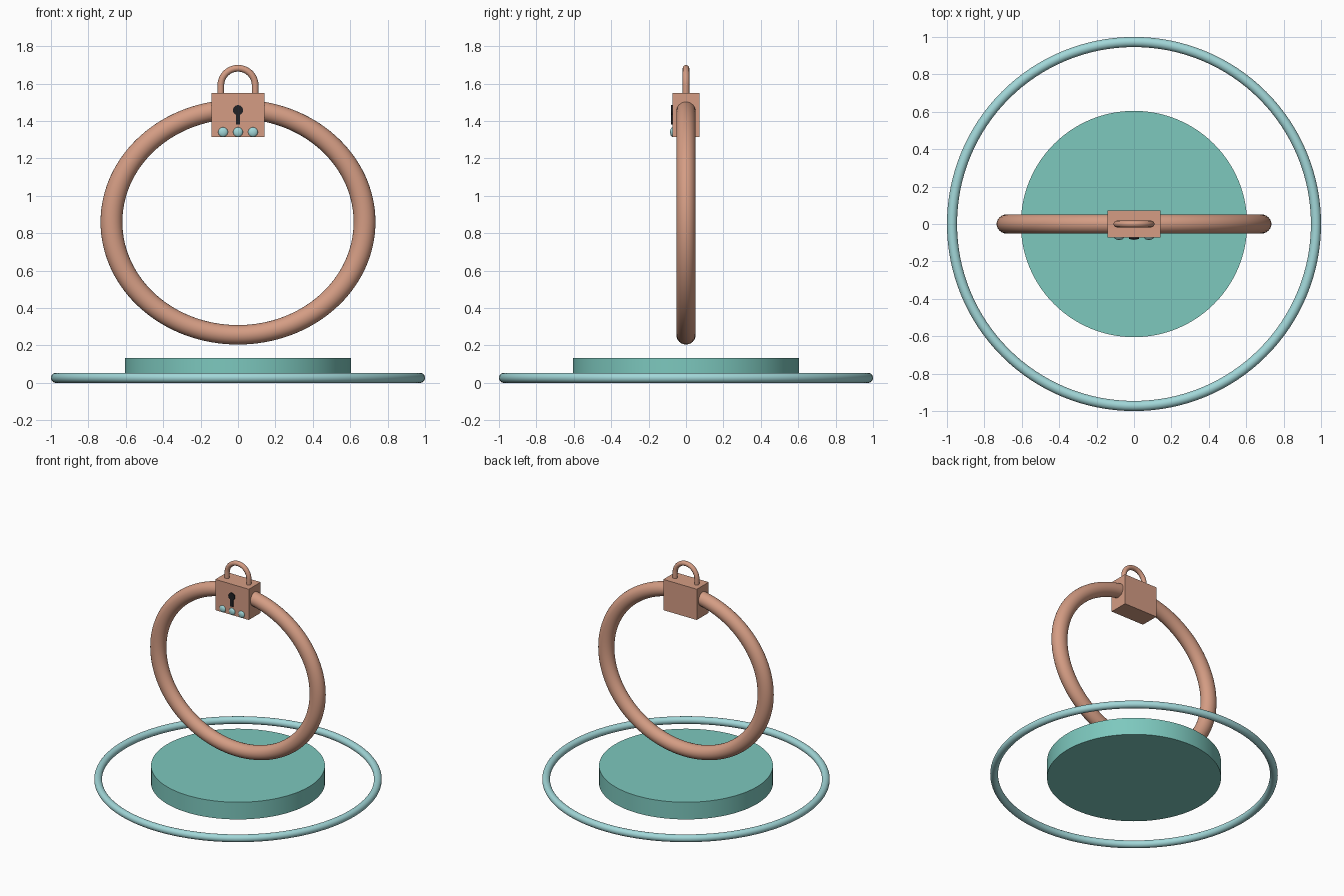
import bpy
import math

cube = bpy.data.objects.get("Cube")
if cube:
    bpy.data.objects.remove(cube, do_unlink=True)


def material(name, r, g, b):
    m = bpy.data.materials.new(name)
    m.use_nodes = True
    m.diffuse_color = (r, g, b, 1)
    m.node_tree.nodes["Principled BSDF"].inputs["Base Color"].default_value = (r, g, b, 1)
    return m


copper = material("copper", 0.66, 0.335, 0.23)
teal = material("teal", 0.205, 0.578, 0.515)
pale_blue = material("pale_blue", 0.36, 0.68, 0.69)
black = material("black", 0.015, 0.015, 0.018)


def finish(name, mat, scale=(1, 1, 1), smooth=True):
    """Name, scale, colour and shade the object just added."""
    ob = bpy.context.object
    ob.name = name
    ob.scale = scale
    ob.data.materials.append(mat)
    bpy.ops.object.transform_apply(location=False, rotation=True, scale=True)
    if smooth:
        bpy.ops.object.shade_smooth_by_angle(angle=math.radians(35))
    return ob


def box(name, mat, size, loc):
    bpy.ops.mesh.primitive_cube_add(size=1, location=loc)
    return finish(name, mat, size, smooth=False)


def torus(name, mat, major, minor, loc):
    bpy.ops.mesh.primitive_torus_add(major_radius=major, minor_radius=minor, location=loc,
                                     major_segments=128, minor_segments=24)
    return finish(name, mat)


# Base disc and the thin ring lying around it
bpy.ops.mesh.primitive_cylinder_add(vertices=128, radius=0.605, depth=0.132, location=(0, 0, 0.066))
finish("base_disc", teal)
torus("ground_ring", pale_blue, 0.973, 0.027, (0, 0, 0.027))

# Upright hoop, slightly wider than tall
hoop = torus("hoop", copper, 0.603, 0.052, (0, 0, 0.86))
hoop.rotation_euler.x = math.radians(90)
hoop.scale.x = 1.122
bpy.ops.object.transform_apply(location=False, rotation=True, scale=True)

# Padlock body
FRONT = -0.072
box("lock_body", copper, (0.284, 0.144, 0.236), (0, 0, 1.432))

# Shackle: two legs joined by a half circle
curve = bpy.data.curves.new("shackle", "CURVE")
curve.dimensions = "3D"
curve.bevel_depth = 0.018
curve.bevel_resolution = 4
arc = [math.pi * i / 32 for i in range(33)]
path = [(0.092 * math.cos(a), 1.59 + 0.092 * math.sin(a)) for a in arc]
path = [(0.092, 1.52)] + path + [(-0.092, 1.52)]
spline = curve.splines.new("POLY")
spline.points.add(len(path) - 1)
for point, (x, z) in zip(spline.points, path):
    point.co = (x, 0, z, 1)
shackle = bpy.data.objects.new("shackle", curve)
bpy.context.collection.objects.link(shackle)
bpy.ops.object.select_all(action="DESELECT")
shackle.select_set(True)
bpy.context.view_layer.objects.active = shackle
bpy.ops.object.convert(target="MESH")
finish("shackle", copper)

# Keyhole: round top and slot, as thin plates on the front
bpy.ops.mesh.primitive_cylinder_add(vertices=32, radius=0.027, depth=0.009,
                                    location=(0, FRONT - 0.0035, 1.458),
                                    rotation=(math.radians(90), 0, 0))
finish("keyhole_round", black)
box("keyhole_slot", black, (0.024, 0.008, 0.075), (0, FRONT - 0.003, 1.418))

# Three rounded studs along the lower edge
for name, x in (("stud_right", -0.08), ("stud_middle", 0), ("stud_left", 0.08)):
    bpy.ops.mesh.primitive_uv_sphere_add(segments=24, ring_count=16, radius=0.026,
                                         location=(x, FRONT, 1.341))
    finish(name, pale_blue, (1, 0.5, 1))
